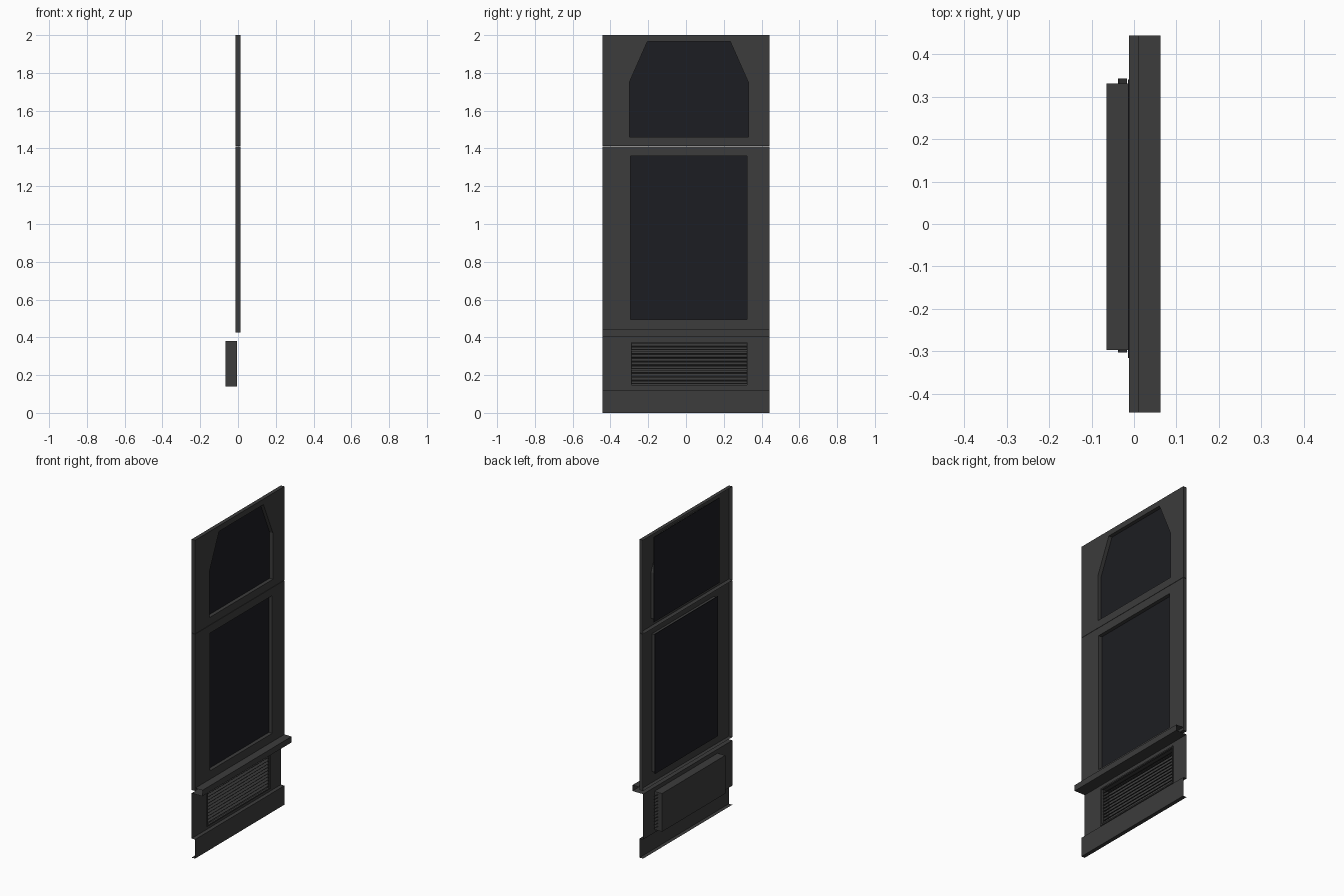
import bpy, bmesh, math
from mathutils import Matrix, Vector

if "Cube" in bpy.data.objects:
    bpy.data.objects.remove(bpy.data.objects["Cube"])

W = 0.443              # half width of the wall
F, B = 0.012, -0.012   # front and back planes of the sheet metal


def material(name, col):
    m = bpy.data.materials.new(name)
    m.diffuse_color = (*col, 1)
    m.use_nodes = True
    m.node_tree.nodes["Principled BSDF"].inputs["Base Color"].default_value = m.diffuse_color
    return m


metal = material("dark_metal", (0.045, 0.045, 0.045))
glass = material("dark_glass", (0.012, 0.0125, 0.016))


def finish(name, bm, mat=metal):
    me = bpy.data.meshes.new(name)
    bm.to_mesh(me)
    bm.free()
    me.materials.append(mat)
    ob = bpy.data.objects.new(name, me)
    bpy.context.collection.objects.link(ob)
    return ob


def rect(y0, y1, z0, z1):
    return [(y0, z0), (y1, z0), (y1, z1), (y0, z1)]


def add_box(bm, x0, x1, y0, y1, z0, z1, tilt=0):
    c = Vector(((x0 + x1) / 2, (y0 + y1) / 2, (z0 + z1) / 2))
    m = (Matrix.Translation(c) @ Matrix.Rotation(tilt, 4, 'Y')
         @ Matrix.Diagonal((x1 - x0, y1 - y0, z1 - z0, 1)))
    bmesh.ops.create_cube(bm, size=1, matrix=m)


def sheet(name, outer, hole, x, outer_back=None, hole_back=None):
    """Flat sheet facing +x with a hole; edges optionally folded back."""
    bm = bmesh.new()
    edges, loops = [], []
    for pts in (outer, hole):
        vs = [bm.verts.new((x, *p)) for p in pts]
        loops.append(vs)
        edges += [bm.edges.new((vs[i - 1], vs[i])) for i in range(len(vs))]
    bmesh.ops.triangle_fill(bm, edges=edges, use_dissolve=False,
                            use_beauty=True, normal=(1, 0, 0))
    for f in bm.faces:
        f.normal_update()
        if f.normal.x < 0:
            f.normal_flip()
    for vs, back, flip in ((loops[0], outer_back, False), (loops[1], hole_back, True)):
        if back is None:
            continue
        bs = [bm.verts.new((back, v.co.y, v.co.z)) for v in vs]
        for i in range(len(vs)):
            q = [vs[i - 1], bs[i - 1], bs[i], vs[i]]
            bm.faces.new(q[::-1] if flip else q)
    return finish(name, bm)


def ribbon(name, profile):
    """Open profile of (x, z) points, top to bottom, swept across the width."""
    bm = bmesh.new()
    rows = [[bm.verts.new((x, s * W, z)) for s in (-1, 1)] for x, z in profile]
    for a, b in zip(rows, rows[1:]):
        bm.faces.new((b[0], b[1], a[1], a[0]))
    return finish(name, bm)


# Upper and main window panels with folded edges
upper_hole = [(-0.30, 1.46), (0.33, 1.46), (0.33, 1.75),
              (0.235, 1.965), (-0.205, 1.965), (-0.30, 1.75)]
sheet("upper_panel", rect(-W, W, 1.412, 2.0), upper_hole, F, B, B)
sheet("main_panel", rect(-W, W, 0.425, 1.41), rect(-0.293, 0.322, 0.495, 1.36), F, B, B)

# Window panes behind the openings
for name, box in (("upper_pane", (-0.315, 0.34, 1.445, 1.98)),
                  ("main_pane", (-0.30, 0.33, 0.488, 1.367))):
    bm = bmesh.new()
    add_box(bm, B - 0.002, B + 0.001, *box)
    finish(name, bm, glass)

# Sill, vent panel and plinth
ribbon("sill", [(F, 0.442), (0.062, 0.442), (0.062, 0.405), (B, 0.405)])
sheet("vent_panel", rect(-W, W, 0.12, 0.405), rect(-0.293, 0.322, 0.147, 0.373), B)
ribbon("plinth", [(B, 0.12), (F, 0.12), (F, 0.0), (B, 0.0)])

# Vent frame standing slightly proud of its panel
y0, y1, z0, z1 = -0.297, 0.331, 0.14, 0.38
sheet("vent_frame", rect(y0, y1, z0, z1),
      rect(y0 + 0.008, y1 - 0.008, z0 + 0.008, z1 - 0.008), -0.005, B, -0.018)

# Housing behind the vent, open at the front
bm = bmesh.new()
add_box(bm, -0.065, B, y0, y1, z0, z1)
bm.normal_update()
bmesh.ops.delete(bm, geom=[f for f in bm.faces if f.normal.x > 0.5], context='FACES')
finish("vent_housing", bm)

# Tilted louvre slats poking through the housing ends
bm = bmesh.new()
n = 11
for i in range(n):
    z = 0.16 + i * 0.2 / (n - 1)
    add_box(bm, -0.039, -0.016, -0.302, 0.342, z - 0.002, z + 0.002, math.radians(35))
finish("louvre_slats", bm)
